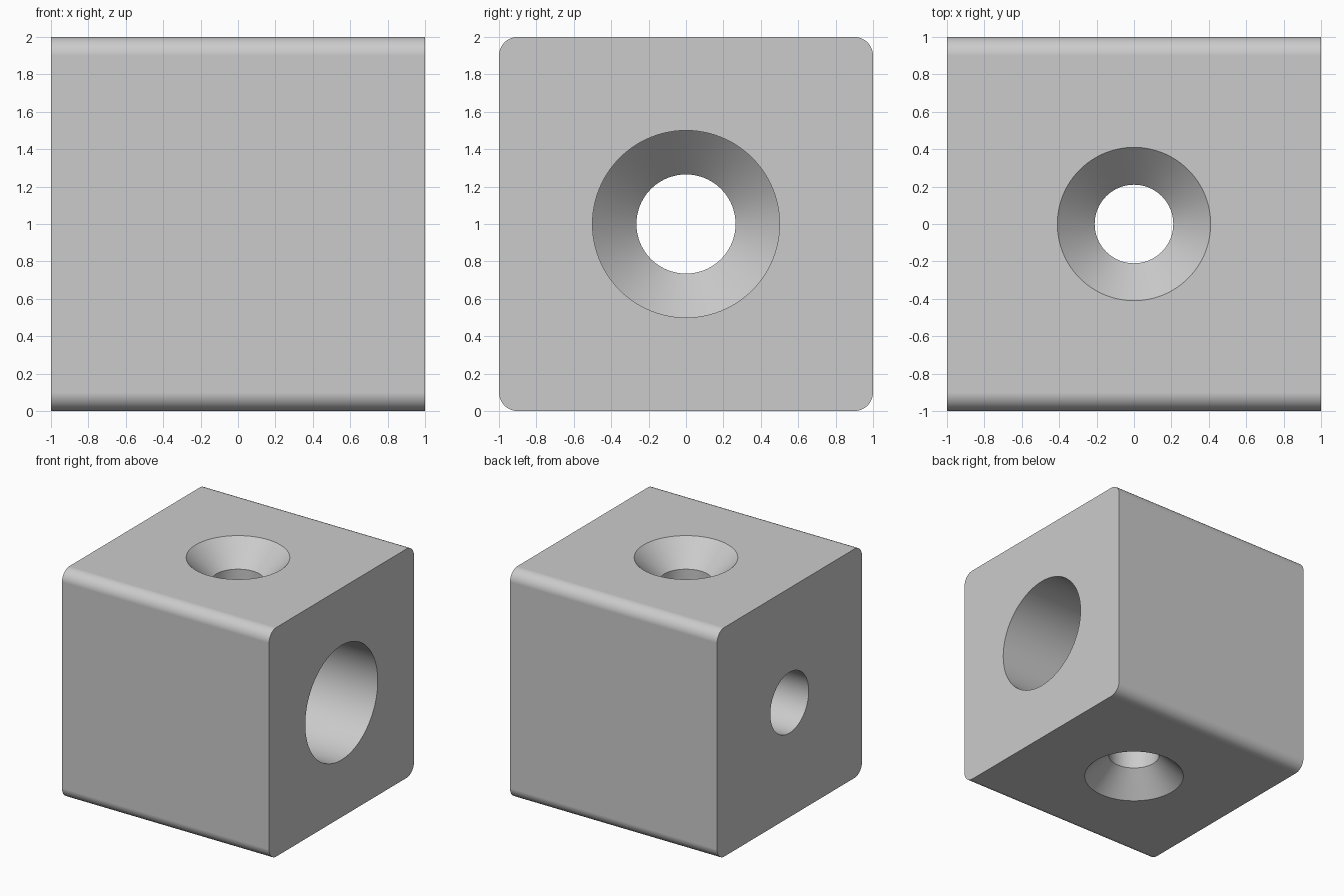
import bpy, bmesh
from math import cos, sin, pi, radians
from mathutils import Matrix, Vector

if "Cube" in bpy.data.objects:
    bpy.data.objects.remove(bpy.data.objects["Cube"], do_unlink=True)

grey = bpy.data.materials.new("light_grey")
grey.use_nodes = True
colour = (0.6, 0.6, 0.6, 1)
grey.diffuse_color = colour
grey.node_tree.nodes["Principled BSDF"].inputs["Base Color"].default_value = colour


def finish(bm, name):
    bmesh.ops.recalc_face_normals(bm, faces=bm.faces)
    mesh = bpy.data.meshes.new(name)
    bm.to_mesh(mesh)
    bm.free()
    mesh.materials.append(grey)
    obj = bpy.data.objects.new(name, mesh)
    bpy.context.collection.objects.link(obj)
    return obj


def bore(name, profile, rotation, sides=96):
    """Closed solid turned from (radius, height) pairs about the z axis."""
    bm = bmesh.new()
    rings = [[bm.verts.new((r * cos(2 * pi * i / sides), r * sin(2 * pi * i / sides), h))
              for i in range(sides)] for r, h in profile]
    for low, high in zip(rings, rings[1:]):
        for i in range(sides):
            j = (i + 1) % sides
            bm.faces.new((low[i], low[j], high[j], high[i]))
    bm.faces.new(rings[0])
    bm.faces.new(rings[-1])
    bm.transform(Matrix.Translation((0, 0, 1)) @ rotation)
    return finish(bm, name)


# Block with the four lengthwise edges rounded
bm = bmesh.new()
bmesh.ops.create_cube(bm, size=2, matrix=Matrix.Translation((0, 0, 1)))
long_edges = [e for e in bm.edges
              if abs((e.verts[0].co - e.verts[1].co).normalized().dot(Vector((1, 0, 0)))) > 0.9]
bmesh.ops.bevel(bm, geom=long_edges, offset=0.1, segments=12, profile=0.5, affect="EDGES")
block = finish(bm, "drilled_block")

# Upright hole, countersunk at both ends
upright = bore("upright_bore",
               [(0.46, -1.05), (0.21, -0.8), (0.21, 0.8), (0.46, 1.05)], Matrix())

# Lengthwise hole: wide bore from the +x end, tapering to a narrow one
lengthwise = bore("lengthwise_bore",
                  [(0.265, -1.1), (0.265, -0.535), (0.5, -0.3), (0.5, 1.1)],
                  Matrix.Rotation(pi / 2, 4, "Y"))

bpy.ops.object.select_all(action="DESELECT")
bpy.context.view_layer.objects.active = block
block.select_set(True)
for cutter in (lengthwise, upright):
    cut = block.modifiers.new(cutter.name, "BOOLEAN")
    cut.operation = "DIFFERENCE"
    cut.solver = "EXACT"
    cut.object = cutter
    bpy.ops.object.modifier_apply(modifier=cut.name)
    bpy.data.objects.remove(cutter, do_unlink=True)

# Smooth curved walls, flat faces
bpy.ops.object.shade_smooth_by_angle(angle=radians(30))
weighted = block.modifiers.new("flat_sides", "WEIGHTED_NORMAL")
weighted.keep_sharp = True
